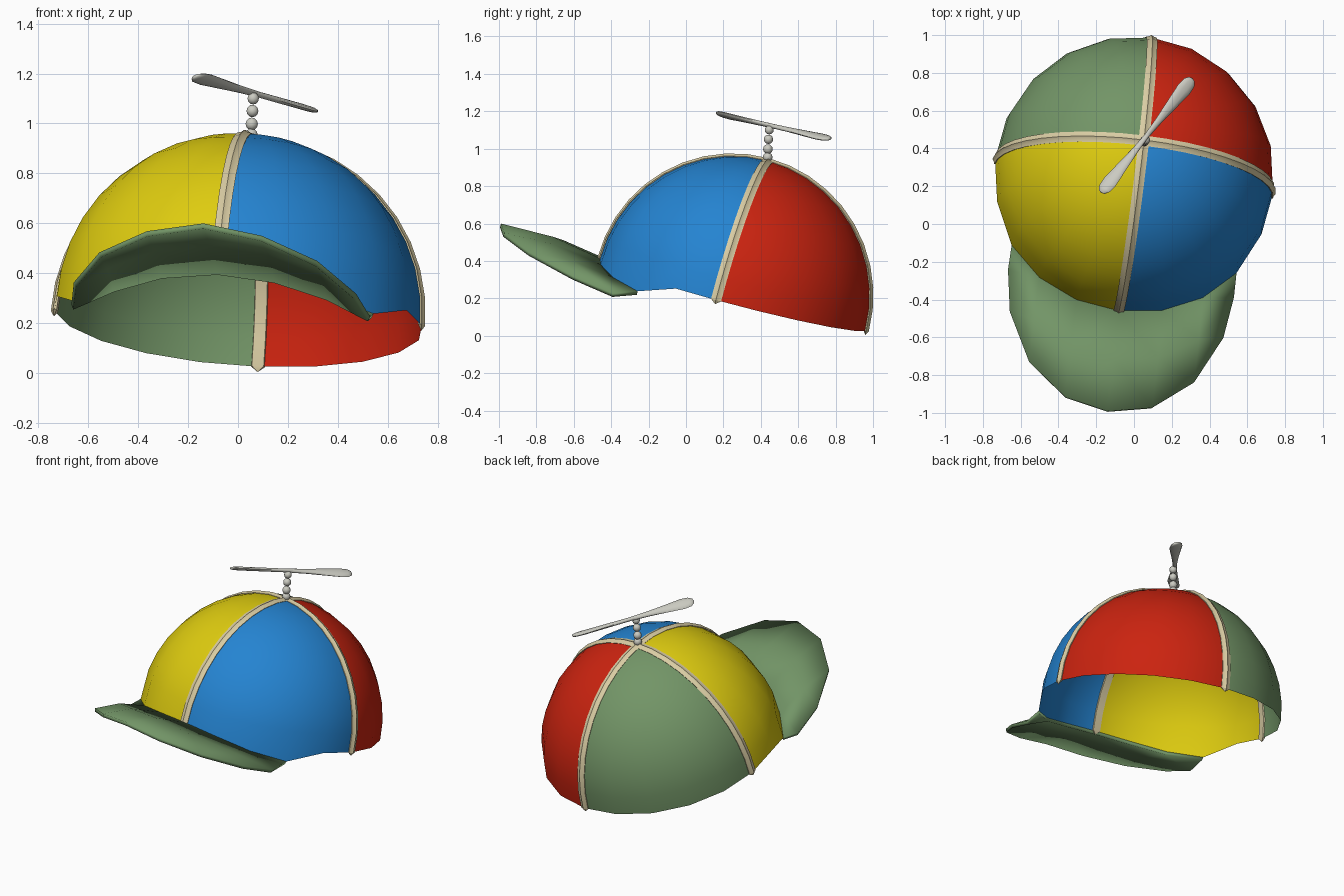
import bpy, bmesh, math
from mathutils import Vector, Matrix

if "Cube" in bpy.data.objects:
    bpy.data.objects.remove(bpy.data.objects["Cube"])

R = 0.742
CENTER = Vector((0, 0.252, 0.22))

# Tilted cap frame: local x = right, y = back, z = crown axis
up = Vector((0.07, 0.255, 0.964)).normalized()
back = Vector((0.108, 0.957, -0.262))
back = (back - up * back.dot(up)).normalized()
right = back.cross(up)
FRAME = Matrix.Translation(CENTER) @ Matrix((right, back, up)).transposed().to_4x4()


def material(name, rgb):
    m = bpy.data.materials.new(name)
    m.diffuse_color = (*rgb, 1)
    m.use_nodes = True
    m.node_tree.nodes["Principled BSDF"].inputs["Base Color"].default_value = m.diffuse_color
    return m


red = material("red", (0.60, 0.017, 0.005))
green = material("sage green", (0.17, 0.30, 0.135))
yellow = material("yellow", (0.74, 0.61, 0.005))
blue = material("blue", (0.018, 0.23, 0.64))
cream = material("cream", (0.70, 0.61, 0.37))
grey = material("light grey", (0.60, 0.60, 0.54))


def make(name, verts, faces, mats, matrix=Matrix(), angle=40):
    me = bpy.data.meshes.new(name)
    me.from_pydata([tuple(v) for v in verts], [], faces)
    for m in mats:
        me.materials.append(m)
    ob = bpy.data.objects.new(name, me)
    bpy.context.collection.objects.link(ob)
    ob.matrix_world = matrix
    bpy.ops.object.select_all(action='DESELECT')
    ob.select_set(True)
    bpy.context.view_layer.objects.active = ob
    bpy.ops.object.shade_smooth_by_angle(angle=math.radians(angle))
    return ob


def loft(name, rings, tip_a, tip_b, mat, matrix=Matrix(), angle=40):
    """Skin equal rings and close both ends with a point."""
    n = len(rings[0])
    verts = [v for ring in rings for v in ring] + [tip_a, tip_b]
    a, b, last = len(verts) - 2, len(verts) - 1, (len(rings) - 1) * n
    faces = []
    for i in range(n):
        j = (i + 1) % n
        faces.append((a, j, i))
        faces.append((b, last + i, last + j))
        for k in range(len(rings) - 1):
            faces.append((k * n + i, k * n + j, k * n + n + j, k * n + n + i))
    ob = make(name, verts, faces, [mat], matrix, angle)
    bm = bmesh.new()
    bm.from_mesh(ob.data)
    bmesh.ops.recalc_face_normals(bm, faces=bm.faces)
    bm.to_mesh(ob.data)
    bm.free()
    return ob


# Crown: 20-sided hemisphere, rim dips where the brim ends
SEG, ROWS = 20, 10
DIP = {0: 0, 1: 0.015, 2: 0.05, 3: 0.075}


def crown_point(j, k):
    a, p = math.tau * j / SEG, math.pi / 2 * k / ROWS
    z = R * math.sin(p) - (DIP.get(abs(j - 15), 0) if k == 0 else 0)
    return Vector((R * math.cos(p) * math.cos(a), R * math.cos(p) * math.sin(a), z))


verts = [crown_point(j, k) for k in range(ROWS) for j in range(SEG)] + [Vector((0, 0, R))]
faces = []
for k in range(ROWS):
    for j in range(SEG):
        n = (j + 1) % SEG
        if k < ROWS - 1:
            faces.append((k * SEG + j, k * SEG + n, (k + 1) * SEG + n, (k + 1) * SEG + j))
        else:
            faces.append((k * SEG + j, k * SEG + n, ROWS * SEG))
crown = make("crown", verts, faces, [red, green, yellow, blue], FRAME, 60)
for i, p in enumerate(crown.data.polygons):
    p.material_index = (i % SEG) // 5      # one colour per quarter

# Brim: right half in the cap frame, mirrored and thickened downwards
rows = [[crown_point(j, 0) for j in range(15, 19)],
        [(0, -1.02, 0.045), (0.235, -0.98, 0.025), (0.44, -0.84, -0.02), (0.603, -0.56, -0.12)],
        [(0, -1.305, 0.04), (0.232, -1.25, 0.013), (0.44, -1.072, -0.035), (0.57, -0.795, -0.09)]]
faces = [(r * 4 + c, r * 4 + c + 4, r * 4 + c + 5, r * 4 + c + 1) for r in range(2) for c in range(3)]
brim = make("brim", [v for row in rows for v in row], faces, [green], FRAME, 50)
mir = brim.modifiers.new("mirror", 'MIRROR')
mir.use_axis = (True, False, False)
mir.merge_threshold = 0.002
sol = brim.modifiers.new("thickness", 'SOLIDIFY')
sol.thickness = 0.022
sol.offset = -1

# Seam tapes: two ridged bands over the crown, pointed at the rim
SECTION = [(-0.028, 0.002), (-0.011, 0.006), (0, 0.014), (0.011, 0.006),
           (0.028, 0.002), (0.024, -0.012), (-0.024, -0.012)]
for name, turn in (("side_seam", 0), ("front_back_seam", math.pi / 2)):
    rings = []
    for i in range(21):
        t = math.pi * i / 20
        rings.append([Vector(((R + h) * math.cos(t), w, (R + h) * math.sin(t))) for w, h in SECTION])
    loft(name, rings, Vector((R, 0, -0.022)), Vector((-R, 0, -0.022)), cream,
         FRAME @ Matrix.Rotation(turn, 4, 'Z'), 25)

# Stem beads
for i, (pos, rad) in enumerate((((0.054, 0.437, 0.955), 0.026), ((0.055, 0.438, 0.998), 0.026),
                                ((0.058, 0.441, 1.05), 0.025), ((0.061, 0.445, 1.10), 0.024))):
    bpy.ops.mesh.primitive_uv_sphere_add(segments=10, ring_count=6, radius=rad, location=pos)
    bead = bpy.context.object
    bead.name = f"stem_bead_{i + 1}"
    bead.data.materials.append(grey)
    bpy.ops.object.shade_smooth_by_angle(angle=math.radians(40))

# Propeller: two pitched blades widening to rounded tips
hub = Vector((0.068, 0.468, 1.12))
axis = Vector((0.48, 0.60, -0.135)).normalized()
PROFILE = [(-0.01, 0.013, 0.012), (0.1, 0.019, 0.012), (0.22, 0.031, 0.012),
           (0.32, 0.041, 0.012), (0.365, 0.036, 0.011), (0.388, 0.02, 0.008)]
for name, d, pitch in (("far_blade", axis, 15), ("near_blade", -axis, 25)):
    side = d.cross(Vector((0, 0, 1))).normalized()
    side.rotate(Matrix.Rotation(math.radians(pitch), 3, d))
    nrm = side.cross(d)
    rings = []
    for dist, w, h in PROFILE:
        rings.append([hub + d * dist + side * w * math.cos(math.tau * i / 10)
                      + nrm * h * math.sin(math.tau * i / 10) for i in range(10)])
    loft(name, rings, hub - d * 0.012, hub + d * 0.394, grey, angle=50)
